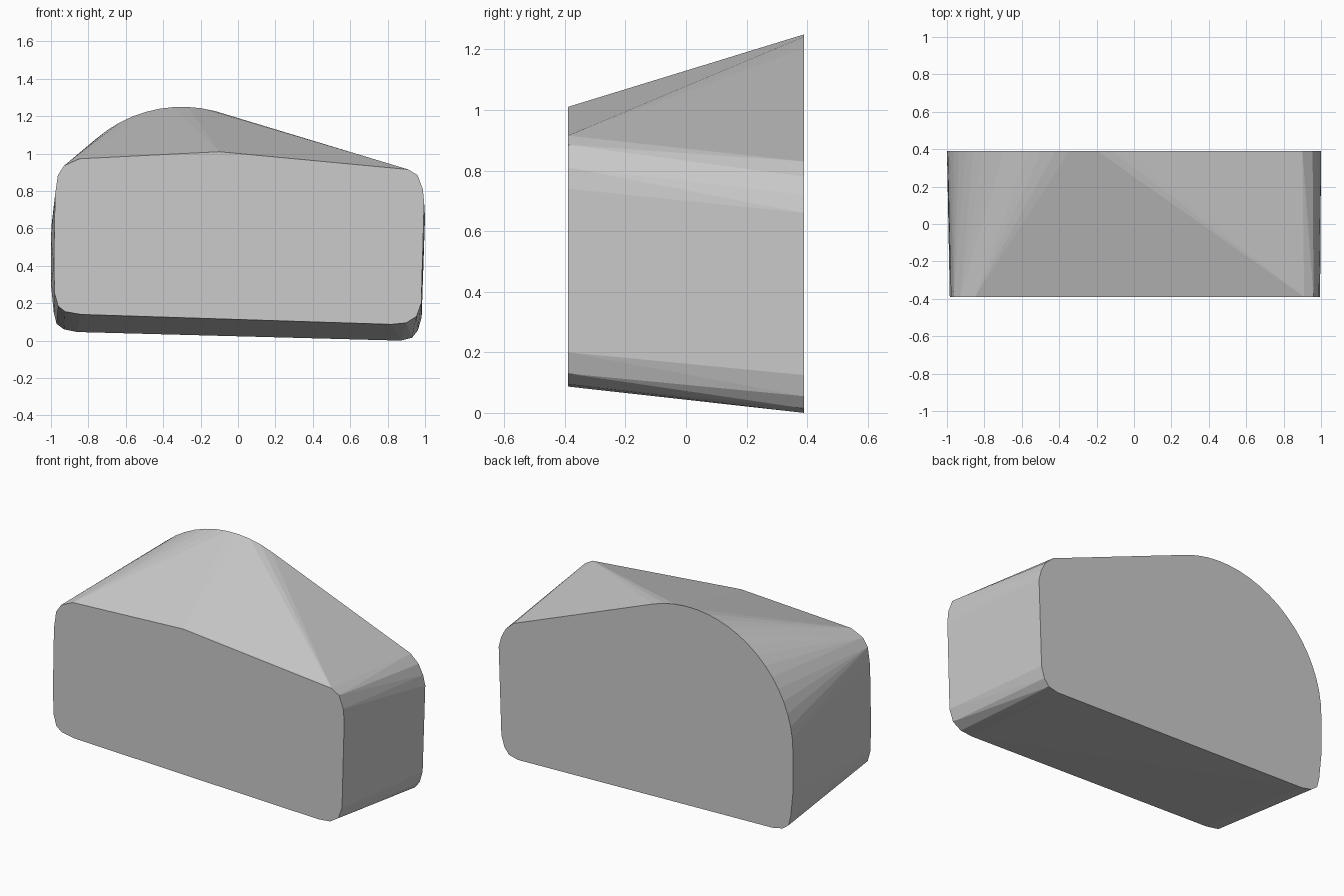
import bpy, bmesh, math

if "Cube" in bpy.data.objects:
    bpy.data.objects.remove(bpy.data.objects["Cube"])

DEPTH = 0.39

# front outline: rounded box with a barely peaked top (x, z)
front = [(-0.985, 0.40), (-0.98, 0.25), (-0.962, 0.185), (-0.925, 0.155), (-0.84, 0.14),
         (0.82, 0.087), (0.90, 0.095), (0.955, 0.13), (0.98, 0.20),
         (0.995, 0.74), (0.988, 0.81), (0.96, 0.885), (0.91, 0.915),
         (-0.10, 1.01), (-0.85, 0.972), (-0.93, 0.935), (-0.963, 0.885), (-0.978, 0.78)]

# back outline: small rounded corners, straight slope, big round shoulder
back = [(-1.0, 0.30), (-0.985, 0.15), (-0.97, 0.09), (-0.93, 0.06), (-0.86, 0.046),
        (0.80, 0.003), (0.87, 0.0), (0.93, 0.015), (0.962, 0.055), (0.982, 0.125),
        (1.0, 0.66), (0.985, 0.72), (0.955, 0.78), (0.90, 0.83)]
for i in range(19):
    a = math.radians(69 + (180 - 69) * i / 18)
    back.append((-0.3 + 0.7 * math.cos(a), 0.55 + 0.7 * math.sin(a)))

# body: skin stretched between the two outlines
bm = bmesh.new()
for outline, y in ((front, -DEPTH), (back, DEPTH)):
    for x, z in outline:
        bm.verts.new((x, y, z))
res = bmesh.ops.convex_hull(bm, input=bm.verts)
loose = [v for v in bm.verts if not v.link_faces]
bmesh.ops.delete(bm, geom=loose, context='VERTS')
bmesh.ops.dissolve_limit(bm, angle_limit=math.radians(0.5),
                         verts=bm.verts, edges=bm.edges)
bmesh.ops.recalc_face_normals(bm, faces=bm.faces)
mesh = bpy.data.meshes.new("wedge_body")
bm.to_mesh(mesh)
bm.free()
body = bpy.data.objects.new("wedge_body", mesh)
bpy.context.collection.objects.link(body)
